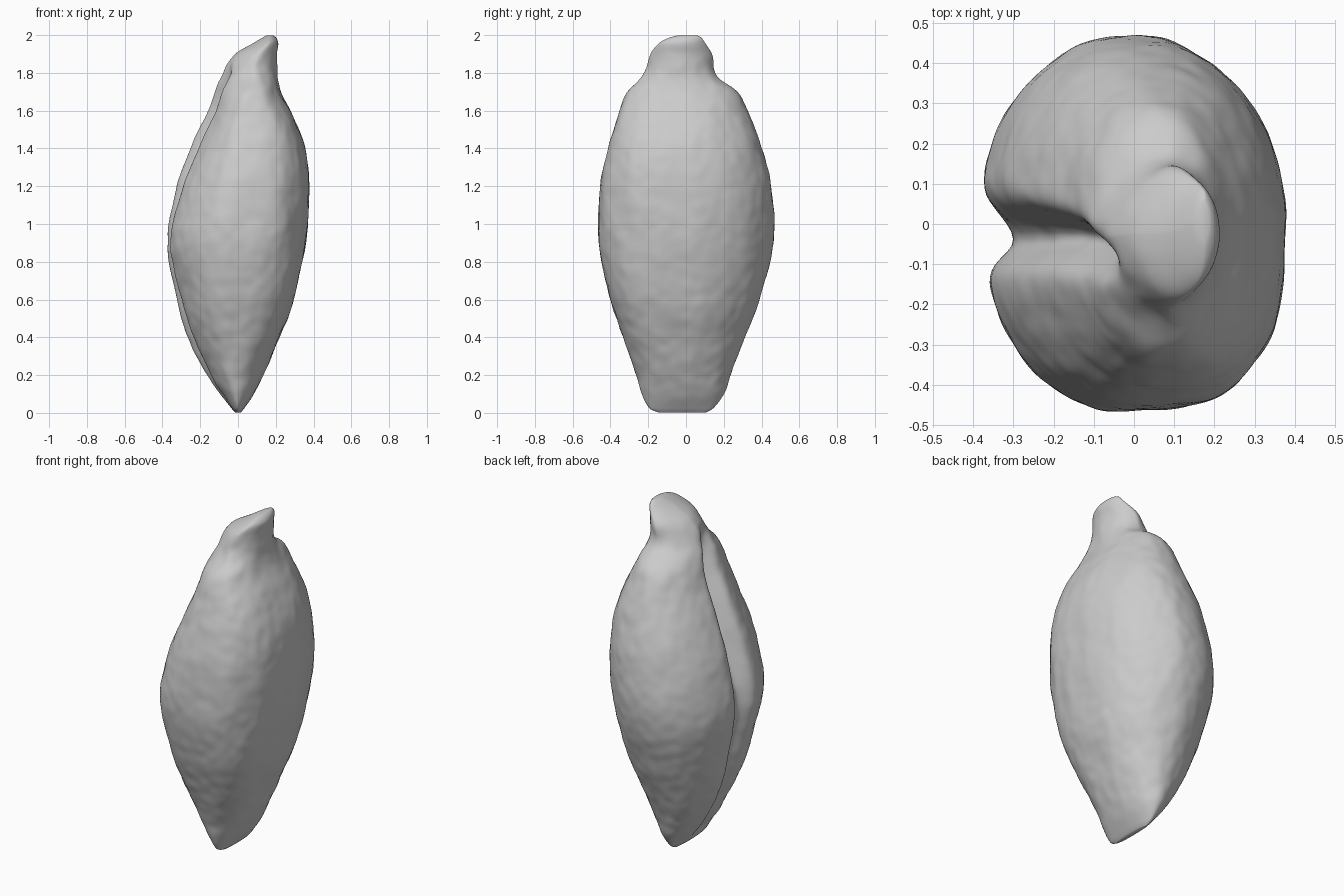
import bpy, bmesh, math
from mathutils import Vector, noise

cube = bpy.data.objects.get("Cube")
if cube:
    bpy.data.objects.remove(cube, do_unlink=True)

# Outline of the seed: height, x min, x max, y min, y max
OUTLINE = [
    (0, -.012, .012, -.14, .1), (.02, -.035, .03, -.19, .14),
    (.1, -.1, .085, -.235, .2), (.2, -.17, .135, -.262, .237),
    (.4, -.265, .22, -.333, .313), (.6, -.325, .295, -.403, .388),
    (.9, -.375, .357, -.463, .463), (1.2, -.32, .376, -.453, .453),
    (1.4, -.247, .355, -.413, .403), (1.6, -.155, .278, -.353, .328),
    (1.7, -.12, .225, -.31, .275), (1.78, -.092, .207, -.235, .168),
    (1.9, -.015, .206, -.188, .138), (1.96, .085, .213, -.14, .1),
    (1.99, .135, .2, -.08, .078), (2, .155, .185, -.035, .055)]

# Crease: height, depth, position across, drop of lower lip, upper lip width
CREASE = [(0, 0, -.03, 0, .05), (.1, .03, -.03, .01, .05),
          (.5, .07, -.035, .015, .07), (.9, .08, -.04, .003, .085),
          (1.2, .12, -.035, .015, .07), (1.4, .14, -.03, .025, .055),
          (1.65, .11, -.055, .018, .05), (1.76, .06, -.075, .005, .045),
          (1.86, 0, -.08, 0, .05), (2, 0, -.08, 0, .05)]

RINGS, SIDES = 150, 200


def sample(table, z):
    """Smoothly interpolate the rows of a table at height z."""
    last = len(table) - 1
    i = max(k for k in range(last) if table[k][0] <= z)
    a, b = table[i], table[i + 1]
    before, after = table[max(i - 1, 0)], table[min(i + 2, last)]
    h = b[0] - a[0]
    t = (z - a[0]) / h
    values = []
    for c in range(1, len(a)):
        slope_a = (b[c] - before[c]) / (b[0] - before[0]) * h
        slope_b = (after[c] - a[c]) / (after[0] - a[0]) * h
        values.append(a[c] * (1 + 2 * t) * (1 - t) ** 2 + slope_a * t * (1 - t) ** 2
                      + b[c] * t * t * (3 - 2 * t) + slope_b * t * t * (t - 1))
    return values


def ramp(z, start, end):
    t = min(1, max(0, (z - start) / (end - start)))
    return t * t * (3 - 2 * t)


def signed_power(v, p):
    return math.copysign(abs(v) ** p, v)


def surface_point(z, angle):
    x0, x1, y0, y1 = sample(OUTLINE, z)
    depth, crease_y, drop, lip = sample(CREASE, z)
    body = ramp(z, 0, .5) * (1 - ramp(z, 1.5, 1.9))
    crest = ramp(z, 1.62, 1.86)
    cx, cy = x0 + (x1 - x0) * (.49 + .25 * crest), (y0 + y1) / 2
    c, s = math.cos(angle), math.sin(angle)
    # Flat face has one boxy flank; the crest tapers towards the crease
    if c > 0:
        power = 2 / (2 + (.75 * body if s < 0 else 0))
    else:
        power = 2 / (2 + (.2 * body if s < 0 else 0) - .4 * crest)
    x = cx + (x1 - cx if c > 0 else cx - x0) * signed_power(c, power)
    y = cy + (y1 - y0) / 2 * signed_power(s, power)
    # Long crease, with one overhanging lip and one lower lip
    if c < 0:
        offset = y - crease_y
        groove = math.exp(-(offset / (lip if offset > 0 else .055)) ** 2)
        fade = min(1, -c * 2)
        x += max(depth, 0) * fade * groove
        if offset < 0:
            x += max(drop, 0) * fade * (1 - groove)
        else:
            x -= .014 * body * fade * (1 - groove)
    # Ends of the top ridge curl back
    x -= 1.4 * ramp(z, 1.72, 1.85) * (y - cy) ** 2
    # Fine husk wrinkles, longer along the seed
    p = Vector((x, y, z))
    bump = noise.noise(Vector((x * 8, y * 8, z * 5))) * .006 + noise.noise(p * 17) * .004
    return p + Vector((c, s, 0)) * bump * min(1, z * 5, (2 - z) * 6)


# Seed body lofted from closed rings, denser towards both ends
bm = bmesh.new()
rings = []
for i in range(RINGS + 1):
    u = i / RINGS
    z = 2 * (.4 * u + .6 * (1 - math.cos(math.pi * u)) / 2)
    rings.append([bm.verts.new(surface_point(min(z, 2), math.tau * k / SIDES))
                  for k in range(SIDES)])
for low, high in zip(rings, rings[1:]):
    for k in range(SIDES):
        n = (k + 1) % SIDES
        bm.faces.new((low[k], low[n], high[n], high[k]))
bm.faces.new(rings[0][::-1])
bm.faces.new(rings[-1])
mesh = bpy.data.meshes.new("seed_body")
bm.to_mesh(mesh)
bm.free()

seed = bpy.data.objects.new("seed_body", mesh)
bpy.context.collection.objects.link(seed)

# Plain grey husk
husk = bpy.data.materials.new("husk_grey")
husk.use_nodes = True
color = (.6, .6, .6, 1)
husk.diffuse_color = color
husk.node_tree.nodes["Principled BSDF"].inputs["Base Color"].default_value = color
mesh.materials.append(husk)

# Soften the lofted surface
soften = seed.modifiers.new("soften", "SMOOTH")
soften.factor = .5
soften.iterations = 3
for polygon in mesh.polygons:
    polygon.use_smooth = True
